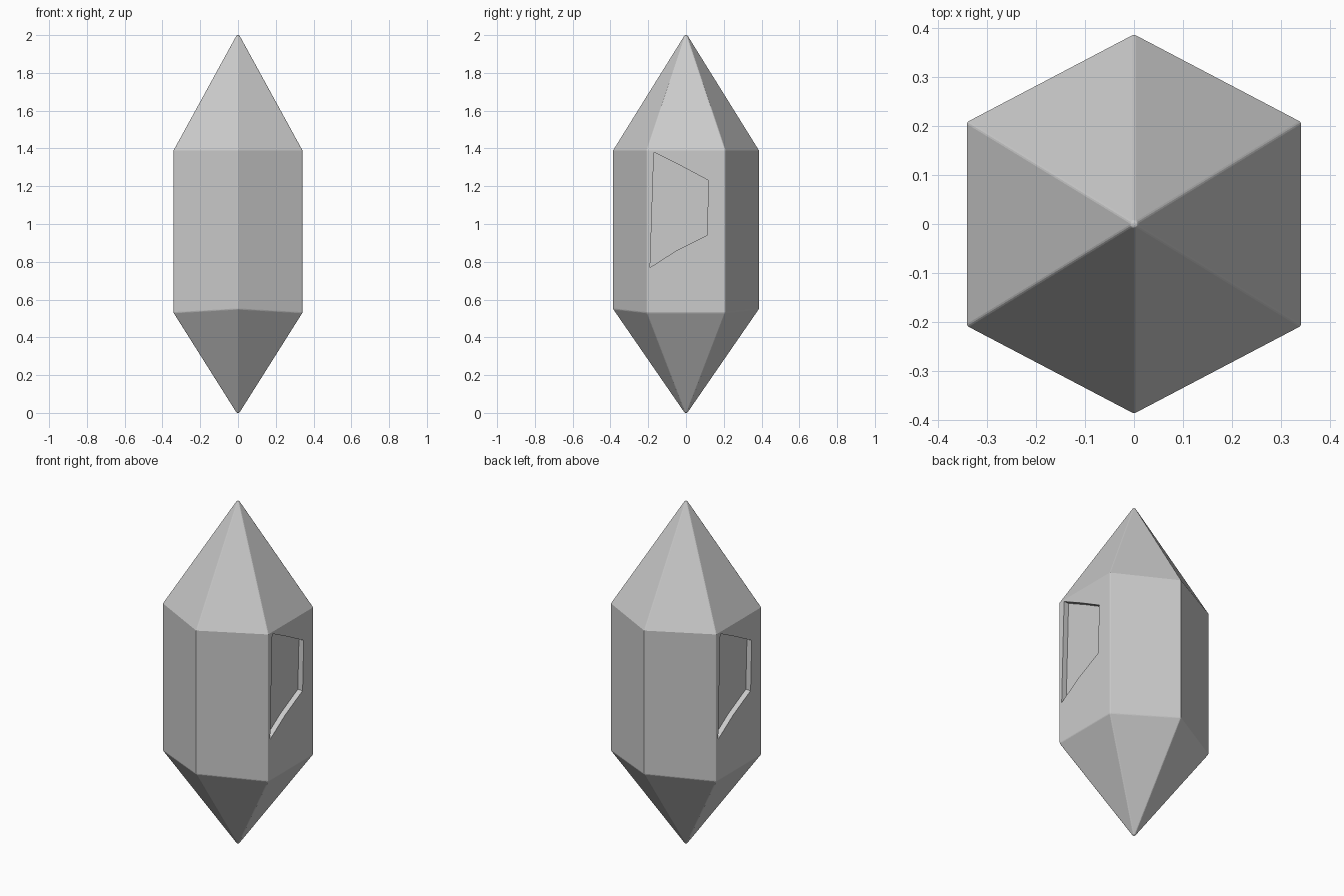
import bpy, bmesh

if "Cube" in bpy.data.objects:
    bpy.data.objects.remove(bpy.data.objects["Cube"])

# Hexagon outline: corners on the y axis, flat sides facing +x and -x
HEX = [(0, -0.387), (0.341, -0.208), (0.341, 0.208),
       (0, 0.387), (-0.341, 0.208), (-0.341, -0.208)]


def link_object(name, bm):
    bmesh.ops.recalc_face_normals(bm, faces=bm.faces)
    mesh = bpy.data.meshes.new(name)
    bm.to_mesh(mesh)
    bm.free()
    obj = bpy.data.objects.new(name, mesh)
    bpy.context.collection.objects.link(obj)
    return obj


def bridge(bm, rings):
    """Skin a stack of equal rings and cap both ends."""
    for low, high in zip(rings, rings[1:]):
        n = len(low)
        for i in range(n):
            j = (i + 1) % n
            bm.faces.new((low[i], low[j], high[j], high[i]))
    bm.faces.new(rings[0][::-1])
    bm.faces.new(rings[-1])


def hex_ring(bm, scale, z_side, z_mid):
    """Hexagonal ring; the front and back corners may sit at another height."""
    return [bm.verts.new((x * scale, y * scale, z_mid if x == 0 else z_side))
            for x, y in HEX]


# Crystal: blunt lower tip, lower shoulder, upper shoulder, blunt upper tip
bm = bmesh.new()
bridge(bm, [hex_ring(bm, 0.02, 0.0, 0.0), hex_ring(bm, 1, 0.53, 0.55),
            hex_ring(bm, 1, 1.39, 1.39), hex_ring(bm, 0.02, 2.0, 2.0)])
crystal = link_object("crystal", bm)

# Slightly worn edges
bevel = crystal.modifiers.new("worn_edges", "BEVEL")
bevel.width = 0.004
bevel.segments = 2
bevel.limit_method = 'ANGLE'

# Shallow chipped recess on the right side, turned half round for the left
CHIP = [(-0.19, 0.77), (-0.05, 0.86), (0.11, 0.94), (0.12, 1.23),
        (-0.03, 1.31), (-0.17, 1.38)]
for name, side in (("right_chip_cutter", 1), ("left_chip_cutter", -1)):
    bm = bmesh.new()
    bridge(bm, [[bm.verts.new((side * x, side * y, z)) for y, z in CHIP]
                for x in (0.31, 0.4)])
    cutter = link_object(name, bm)
    cutter.hide_render = True
    cutter.hide_set(True)
    cut = crystal.modifiers.new(name, "BOOLEAN")
    cut.operation = 'DIFFERENCE'
    cut.object = cutter
